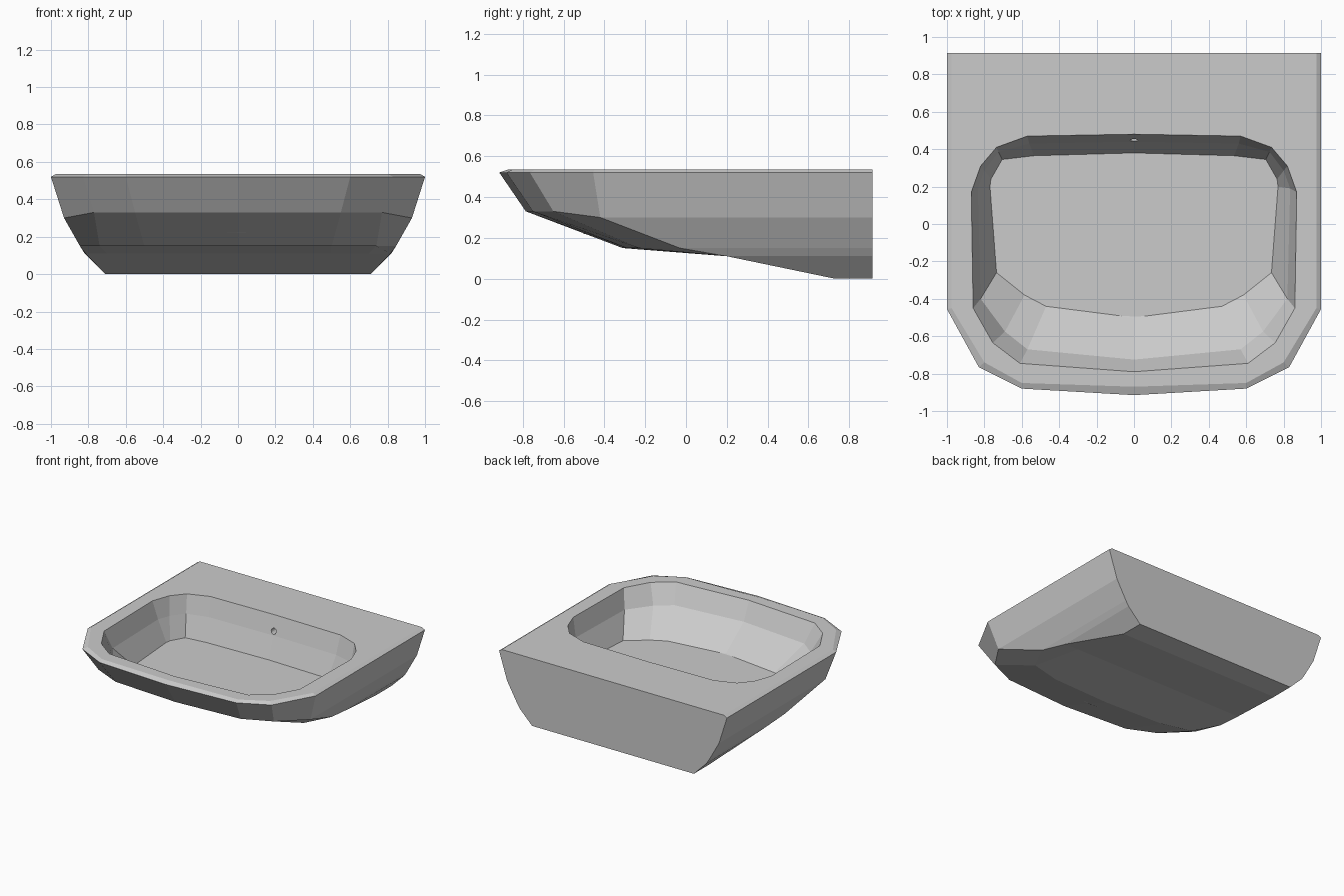
import bpy, bmesh, math

if "Cube" in bpy.data.objects:
    bpy.data.objects.remove(bpy.data.objects["Cube"])

ceramic = bpy.data.materials.new("light_grey_ceramic")
ceramic.diffuse_color = (0.6, 0.6, 0.6, 1)
ceramic.use_nodes = True
ceramic.node_tree.nodes["Principled BSDF"].inputs["Base Color"].default_value = ceramic.diffuse_color

# Half outlines (x >= 0), running from the front centre to the back
outer = [
    [(0, -.87, .535), (.6, -.85, .535), (.80, -.74, .535), (.975, -.45, .535), (.975, .915, .535)],
    [(0, -.915, .52), (.6, -.88, .52), (.83, -.765, .52), (1, -.455, .52), (1, .915, .52)],
    [(0, -.785, .33), (.55, -.75, .33), (.77, -.65, .33), (.93, -.42, .30), (.93, .915, .30)],
    [(0, -.31, .15), (.5, -.29, .15), (.74, -.23, .15), (.845, -.03, .15), (.845, .915, .15)],
    [(0, .2, .11), (.5, .2, .11), (.7, .2, .11), (.815, .2, .11), (.82, .915, .11)],
    [(0, .73, 0), (.4, .73, 0), (.6, .73, 0), (.71, .73, 0), (.71, .915, 0)],
]
opening = [(0, -.79), (.61, -.745), (.755, -.635), (.86, -.45), (.87, .17),
           (.82, .31), (.735, .41), (.57, .47), (0, .48)]
middle = [(0, -.725), (.57, -.67), (.69, -.575), (.82, -.40), (.835, .19),
          (.80, .285), (.725, .385), (.56, .43), (0, .44)]
floor = [(0, -.5), (.47, -.44), (.585, -.38), (.735, -.26), (.77, .2),
         (.765, .24), (.705, .345), (.535, .365), (0, .38)]
inner = [[(x, y, z) for x, y in pts]
         for pts, z in ((opening, .535), (middle, .39), (floor, .22))]


def skin(bm, halves):
    """Mirror each half outline and join neighbouring loops with quads."""
    loops = []
    for half in halves:
        pts = half + [(-x, y, z) for x, y, z in reversed(half) if x > 0]
        loops.append([bm.verts.new(p) for p in pts])
    for a, b in zip(loops, loops[1:]):
        n = len(a)
        for i in range(n):
            j = (i + 1) % n
            bm.faces.new((a[i], a[j], b[j], b[i]))
    bm.faces.new(loops[-1])
    return loops[0]


# Basin: outer shell, bowl and flat deck between them
bm = bmesh.new()
skin(bm, outer)
skin(bm, inner)
rim_edges = [e for e in bm.edges if e.is_boundary]
bmesh.ops.triangle_fill(bm, use_beauty=True, use_dissolve=False, edges=rim_edges, normal=(0, 0, 1))
bmesh.ops.recalc_face_normals(bm, faces=bm.faces)
mesh = bpy.data.meshes.new("basin")
bm.to_mesh(mesh)
bm.free()
basin = bpy.data.objects.new("basin", mesh)
bpy.context.collection.objects.link(basin)
mesh.materials.append(ceramic)

# Overflow hole in the back wall of the bowl
bpy.ops.mesh.primitive_cylinder_add(vertices=12, radius=.022, depth=.16,
                                    location=(0, .47, .42), rotation=(math.pi / 2, 0, 0))
cutter = bpy.context.object
cutter.name = "overflow_cutter"
cutter.data.materials.append(ceramic)
cutter.hide_render = True
cutter.display_type = 'WIRE'
cut = basin.modifiers.new("overflow_hole", 'BOOLEAN')
cut.operation = 'DIFFERENCE'
cut.solver = 'EXACT'
cut.object = cutter
